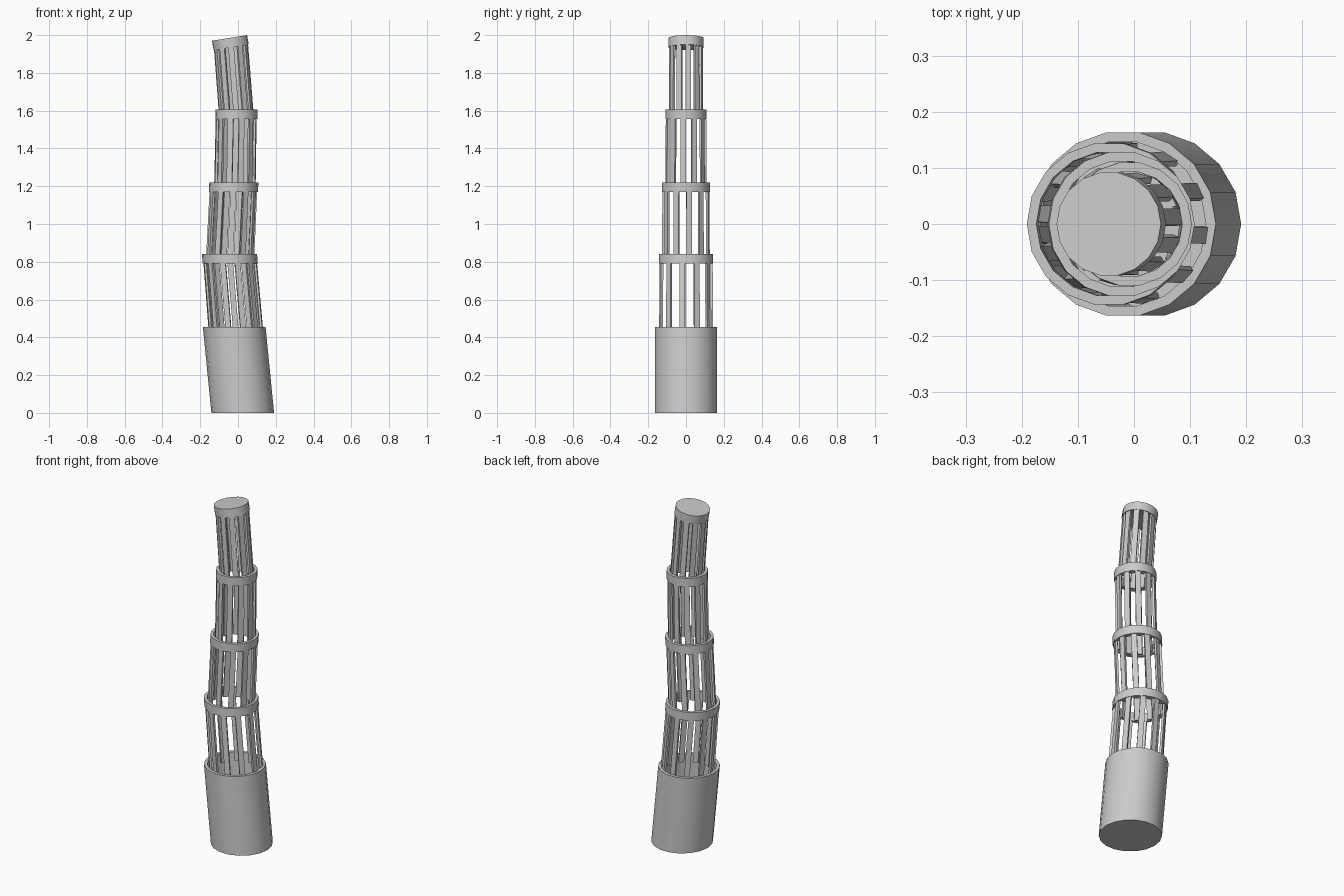
import bpy, bmesh
from math import sin, cos, pi, radians

if "Cube" in bpy.data.objects:
    bpy.data.objects.remove(bpy.data.objects["Cube"])

SIDES, SLATS = 18, 11


def finish(bm, name, smooth=False):
    bmesh.ops.recalc_face_normals(bm, faces=bm.faces)
    me = bpy.data.meshes.new(name)
    bm.to_mesh(me)
    bm.free()
    ob = bpy.data.objects.new(name, me)
    bpy.context.collection.objects.link(ob)
    if smooth:
        bpy.ops.object.select_all(action='DESELECT')
        ob.select_set(True)
        bpy.context.view_layer.objects.active = ob
        bpy.ops.object.shade_smooth_by_angle(angle=radians(30))
    return ob


def loft(name, rows, closed=False):
    """Bridge leaning circles (centre x, z, radius, slope); cap ends or close the loop."""
    bm = bmesh.new()
    loops = []
    for cx, z, r, slope in rows:
        angs = [2 * pi * i / SIDES for i in range(SIDES)]
        loops.append([bm.verts.new((cx + r * cos(a), r * sin(a), z + slope * r * cos(a))) for a in angs])
    pairs = list(zip(loops, loops[1:]))
    if closed:
        pairs.append((loops[-1], loops[0]))
    else:
        bm.faces.new(loops[0])
        bm.faces.new(loops[-1])
    for a, b in pairs:
        for i in range(SIDES):
            j = (i + 1) % SIDES
            bm.faces.new((a[i], a[j], b[j], b[i]))
    return finish(bm, name, True)


def slats(name, bottom, top, start):
    """Circle of leaning flat bars between two (centre x, z, radius, slope) levels."""
    bm = bmesh.new()
    for k in range(SLATS):
        a = start + 2 * pi * k / SLATS
        ends = []
        for cx, z, r, slope in (bottom, top):
            quad = []
            for dr, t in ((0, -.015), (0, .015), (-.012, .015), (-.012, -.015)):
                x = (r + dr) * cos(a) - t * sin(a)
                y = (r + dr) * sin(a) + t * cos(a)
                quad.append(bm.verts.new((cx + x, y, z + slope * x)))
            ends.append(quad)
        lo, hi = ends
        bm.faces.new(lo)
        bm.faces.new(hi)
        for i in range(4):
            j = (i + 1) % 4
            bm.faces.new((lo[i], lo[j], hi[j], hi[i]))
    return finish(bm, name)


# Leaning hollow base cup
loft("base_cup", [(.025, 0, .166, 0), (-.02, .455, .166, 0),
                  (-.02, .455, .148, 0), (.023, .02, .148, 0)])

# Collar rings: centre x, bottom z, top z, outer radius, sideways lean
rings = [(-.045, .79, .84, .146, -.004),
         (-.022, 1.17, 1.22, .13, .002),
         (-.008, 1.555, 1.605, .111, .001)]
for n, (cx, z0, z1, r, lean) in enumerate(rings, 1):
    loft(f"collar_ring_{n}", [(cx - lean, z0, r, 0), (cx, z1, r, 0),
                              (cx, z1, r - .017, 0), (cx - lean, z0, r - .017, 0)], True)

# Tilted end cap
loft("end_cap", [(-.036, 1.935, .093, .16), (-.045, 1.985, .093, .16)])

# Slat cages, each nested in the ring below and turned half a step
cages = [((-.009, .41, .144, 0), (-.044, .83, .141, 0)),
         ((-.043, .79, .127, 0), (-.023, 1.21, .125, 0)),
         ((-.017, 1.17, .109, 0), (-.009, 1.595, .107, 0)),
         ((-.007, 1.555, .091, 0), (-.037, 1.94, .089, .16))]
for n, (lo, hi) in enumerate(cages):
    slats(f"slat_cage_{n + 1}", lo, hi, pi / 2 if n % 2 == 0 else -pi / 2)
